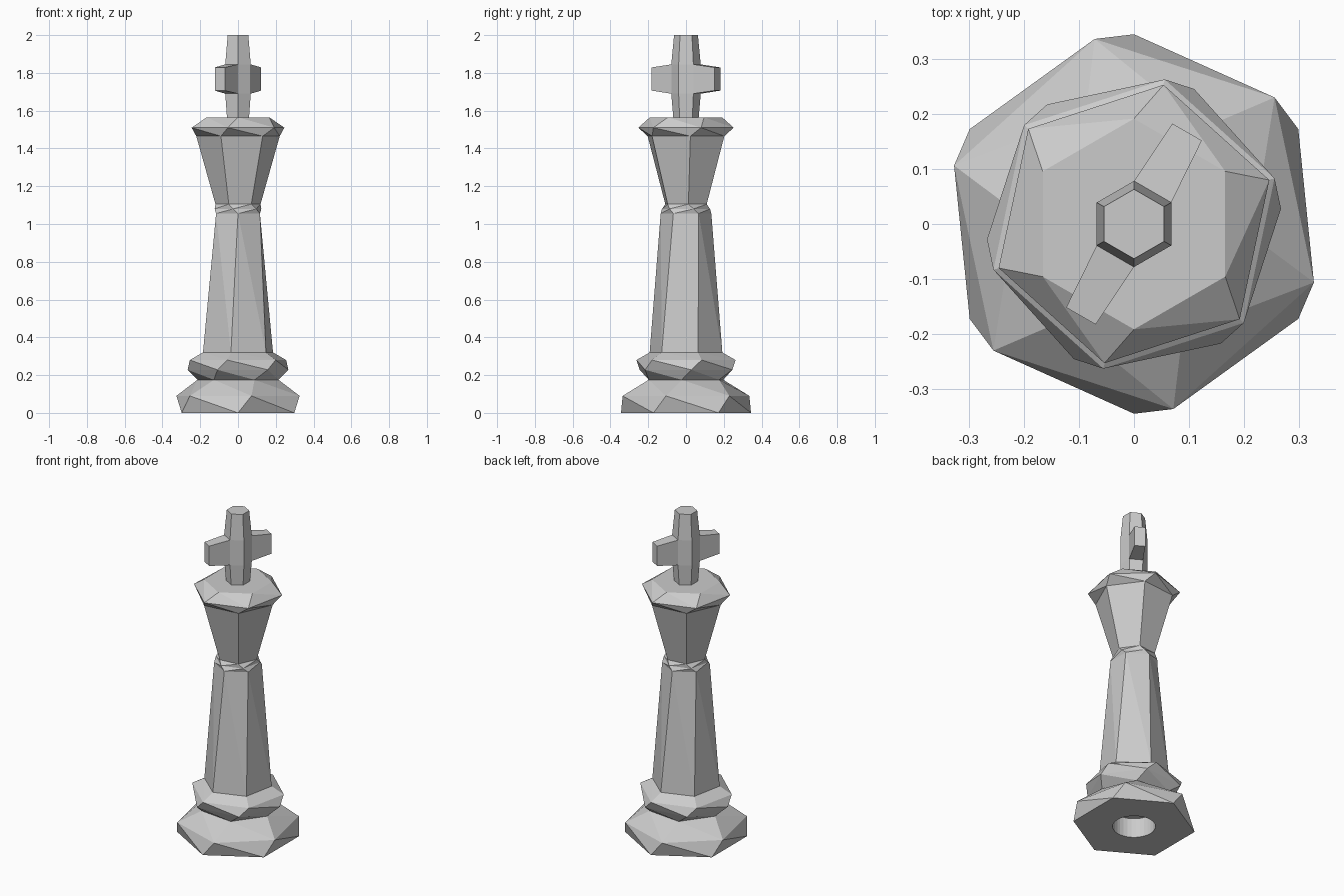
import bpy
import bmesh
from math import cos, sin, radians
from mathutils import Vector

cube = bpy.data.objects.get("Cube")
if cube:
    bpy.data.objects.remove(cube, do_unlink=True)

SIDES = 6
STEP = 360 / SIDES

grey = bpy.data.materials.new("light grey")
grey.use_nodes = True
colour = (0.6, 0.6, 0.6, 1)
grey.diffuse_color = colour
grey.node_tree.nodes["Principled BSDF"].inputs["Base Color"].default_value = colour


def finish(bm, name):
    bmesh.ops.recalc_face_normals(bm, faces=bm.faces[:])
    mesh = bpy.data.meshes.new(name)
    bm.to_mesh(mesh)
    bm.free()
    mesh.materials.append(grey)
    obj = bpy.data.objects.new(name, mesh)
    bpy.context.collection.objects.link(obj)
    return obj


def loft(rings, bottom=False, top=False):
    """Join hexagon rings (height, radius, turn in degrees); twisted bands fold along the short diagonal."""
    bm = bmesh.new()
    loops = []
    for z, r, turn in rings:
        angles = [radians(turn + STEP * i) for i in range(SIDES)]
        loops.append([bm.verts.new((r * cos(a), r * sin(a), z)) for a in angles])
    for k in range(len(rings) - 1):
        low, high = loops[k], loops[k + 1]
        twist = rings[k + 1][2] - rings[k][2]
        for i in range(SIDES):
            j = (i + 1) % SIDES
            if twist > 0:
                bm.faces.new((low[i], low[j], high[i]))
                bm.faces.new((low[j], high[j], high[i]))
            elif twist < 0:
                bm.faces.new((low[i], low[j], high[j]))
                bm.faces.new((low[i], high[j], high[i]))
            else:
                bm.faces.new((low[i], low[j], high[j], high[i]))
    if bottom:
        bm.faces.new(loops[0][::-1])
    if top:
        bm.faces.new(loops[-1])
    return bm


# Foot, with a round socket bored into its underside
base = finish(loft([(0, 0.344, 30), (0.09, 0.343, 42), (0.175, 0.216, 54)],
                   bottom=True, top=True), "base")
bm = bmesh.new()
bmesh.ops.create_cone(bm, cap_ends=True, segments=32, radius1=0.12, radius2=0.12, depth=0.24)
cutter = finish(bm, "socket_cutter")
cutter.hide_render = True
bore = base.modifiers.new("socket", "BOOLEAN")
bore.operation = "DIFFERENCE"
bore.solver = "EXACT"
bore.object = cutter
bpy.context.view_layer.objects.active = base
bpy.ops.object.modifier_apply(modifier=bore.name)
bpy.data.objects.remove(cutter, do_unlink=True)

# Collar, shaft and neck
finish(loft([(0.175, 0.216, -6), (0.228, 0.268, 6), (0.28, 0.268, 18), (0.32, 0.196, 19)]), "collar")
finish(loft([(0.32, 0.196, 19), (1.055, 0.134, 30)]), "shaft")
finish(loft([(1.055, 0.134, 30), (1.08, 0.13, 18), (1.105, 0.12, 6)]), "neck")

# Flared head with a chamfered top
finish(loft([(1.105, 0.12, 6), (1.465, 0.222, 6), (1.51, 0.258, 18), (1.565, 0.191, 30)],
            top=True), "head")

# Cross: a tapered post whose two opposite middle faces are drawn out into arms
bm = loft([(1.56, 0.067, 30), (1.69, 0.078, 30), (1.845, 0.078, 30), (2.0, 0.063, 30)], top=True)
bm.normal_update()
arm_axis = Vector((cos(radians(60)), sin(radians(60)), 0))
roots = [f for f in bm.faces
         if abs(f.normal.dot(arm_axis)) > 0.99 and 1.7 < f.calc_center_median().z < 1.82]
for face in roots:
    out = arm_axis if face.normal.dot(arm_axis) > 0 else -arm_axis
    tip = bmesh.ops.extrude_discrete_faces(bm, faces=[face])["faces"][0]
    centre = tip.calc_center_median()
    for v in tip.verts:
        v.co = centre + (v.co - centre) * 0.79 + out * 0.125
finish(bm, "cross")
